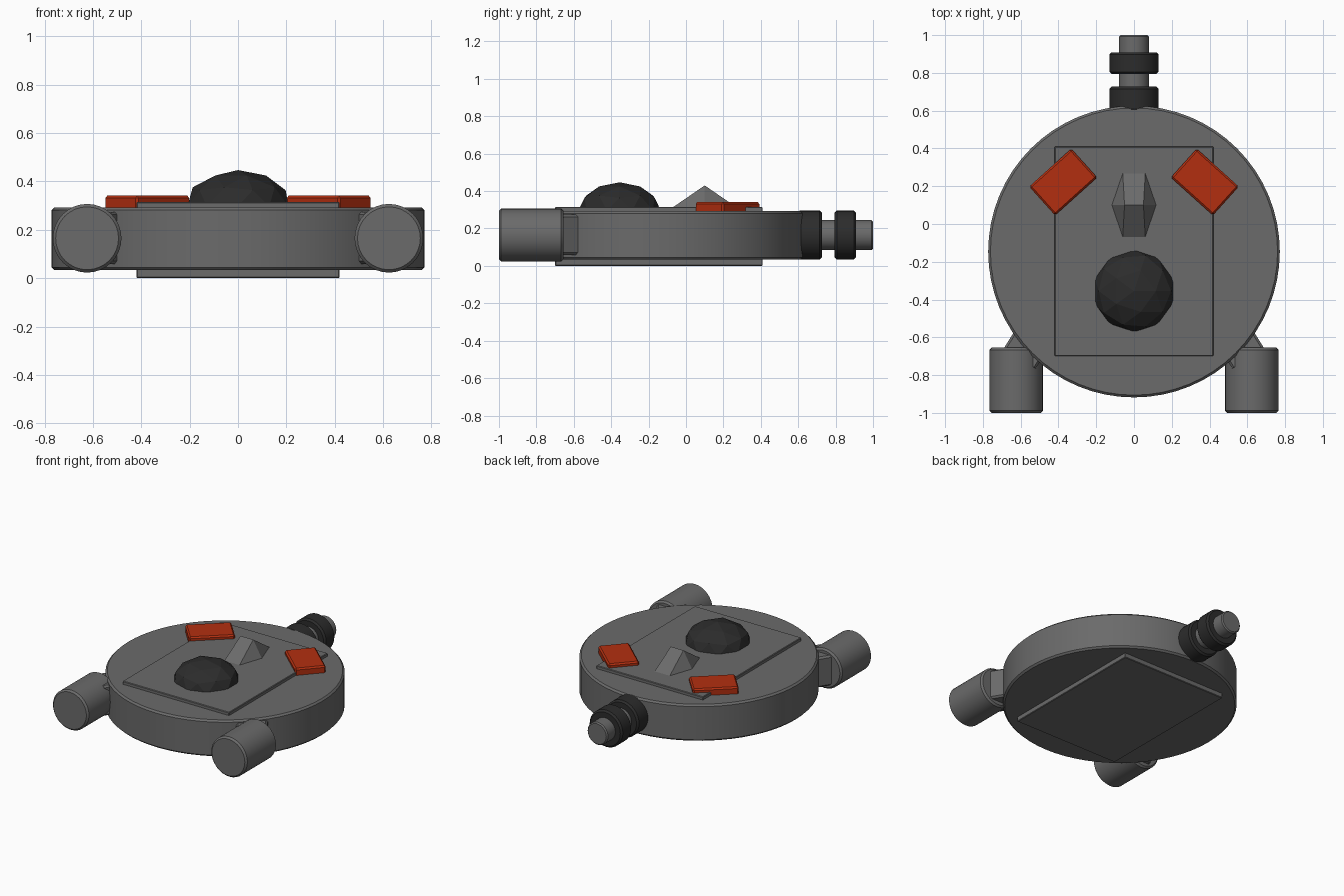
import bpy, bmesh, math
from mathutils import Matrix, Vector

if "Cube" in bpy.data.objects:
    bpy.data.objects.remove(bpy.data.objects["Cube"])


def material(name, rgb):
    m = bpy.data.materials.new(name)
    m.diffuse_color = (*rgb, 1)
    m.use_nodes = True
    m.node_tree.nodes["Principled BSDF"].inputs["Base Color"].default_value = m.diffuse_color
    return m


GREY = material("hull_grey", (0.145, 0.145, 0.145))
DARK = material("dark_grey", (0.025, 0.025, 0.025))
RED = material("orange_red", (0.45, 0.028, 0.005))


def finish(name, bm, mat, bevel=0.0, smooth=False, matrix=None):
    if bevel:
        sharp = [e for e in bm.edges if e.calc_face_angle(0) > 0.6]
        bmesh.ops.bevel(bm, geom=sharp, offset=bevel, segments=1, affect='EDGES')
    if matrix:
        bm.transform(matrix)
    bmesh.ops.recalc_face_normals(bm, faces=bm.faces)
    me = bpy.data.meshes.new(name)
    bm.to_mesh(me)
    bm.free()
    me.materials.append(mat)
    ob = bpy.data.objects.new(name, me)
    bpy.context.collection.objects.link(ob)
    if smooth:
        bpy.ops.object.select_all(action='DESELECT')
        ob.select_set(True)
        bpy.context.view_layer.objects.active = ob
        bpy.ops.object.shade_smooth_by_angle(angle=math.radians(30))
    return ob


def box(name, size, centre, mat, bevel=0.0, turn=0.0):
    bm = bmesh.new()
    bmesh.ops.create_cube(bm, size=1)
    bm.transform(Matrix.Diagonal((*size, 1)))
    m = Matrix.Translation(centre) @ Matrix.Rotation(turn, 4, 'Z')
    return finish(name, bm, mat, bevel, False, m)


def cylinder(name, r, depth, centre, mat, bevel, sides=32, along_y=True):
    bm = bmesh.new()
    bmesh.ops.create_cone(bm, cap_ends=True, segments=sides, radius1=r, radius2=r, depth=depth)
    m = Matrix.Translation(centre)
    if along_y:
        m = m @ Matrix.Rotation(math.pi / 2, 4, 'X')
    return finish(name, bm, mat, bevel, True, m)


# main disc and the square plate running through it
cylinder("hull_disc", 0.772, 0.26, (0, -0.146, 0.163), GREY, 0.012, 64, False)
box("hull_plate", (0.84, 1.11, 0.315), (0, -0.145, 0.1575), GREY, 0.004)

# paired engines, struts and coloured panels
for s, side in ((-1, "left"), (1, "right")):
    cylinder(side + "_engine", 0.142, 0.345, (s * 0.624, -0.8275, 0.165), GREY, 0.012)
    box(side + "_strut", (0.20, 0.24, 0.215), (s * 0.547, -0.619, 0.167), GREY, 0.012,
        s * math.radians(32))
    box(side + "_panel", (0.30, 0.205, 0.08), (s * 0.375, 0.222, 0.301), RED, 0.01,
        -s * math.radians(42))

# rear docking tube with dark collars
cylinder("tube_core", 0.08, 0.45, (0, 0.775, 0.165), GREY, 0.008)
cylinder("inner_collar", 0.131, 0.13, (0, 0.662, 0.165), DARK, 0.012)
cylinder("outer_collar", 0.131, 0.115, (0, 0.8515, 0.165), DARK, 0.012)

# faceted dome
bm = bmesh.new()
bmesh.ops.create_icosphere(bm, subdivisions=2, radius=1)
finish("dome", bm, DARK,
       matrix=Matrix.Translation((0, -0.355, 0.297)) @ Matrix.Diagonal((0.22, 0.22, 0.15, 1)))

# small ridged crest: hexagonal base rising to a short ridge
bm = bmesh.new()
base = [(-0.06, 0.275), (-0.12, 0.1), (-0.06, -0.075), (0.06, -0.075), (0.12, 0.1), (0.06, 0.275)]
for x, y in base:
    bm.verts.new(Vector((x, y, 0.31)))
for x in (-0.05, 0.05):
    bm.verts.new(Vector((x, 0.1, 0.43)))
bmesh.ops.convex_hull(bm, input=bm.verts)
bmesh.ops.dissolve_limit(bm, angle_limit=0.02, verts=bm.verts, edges=bm.edges)
finish("crest", bm, GREY)
